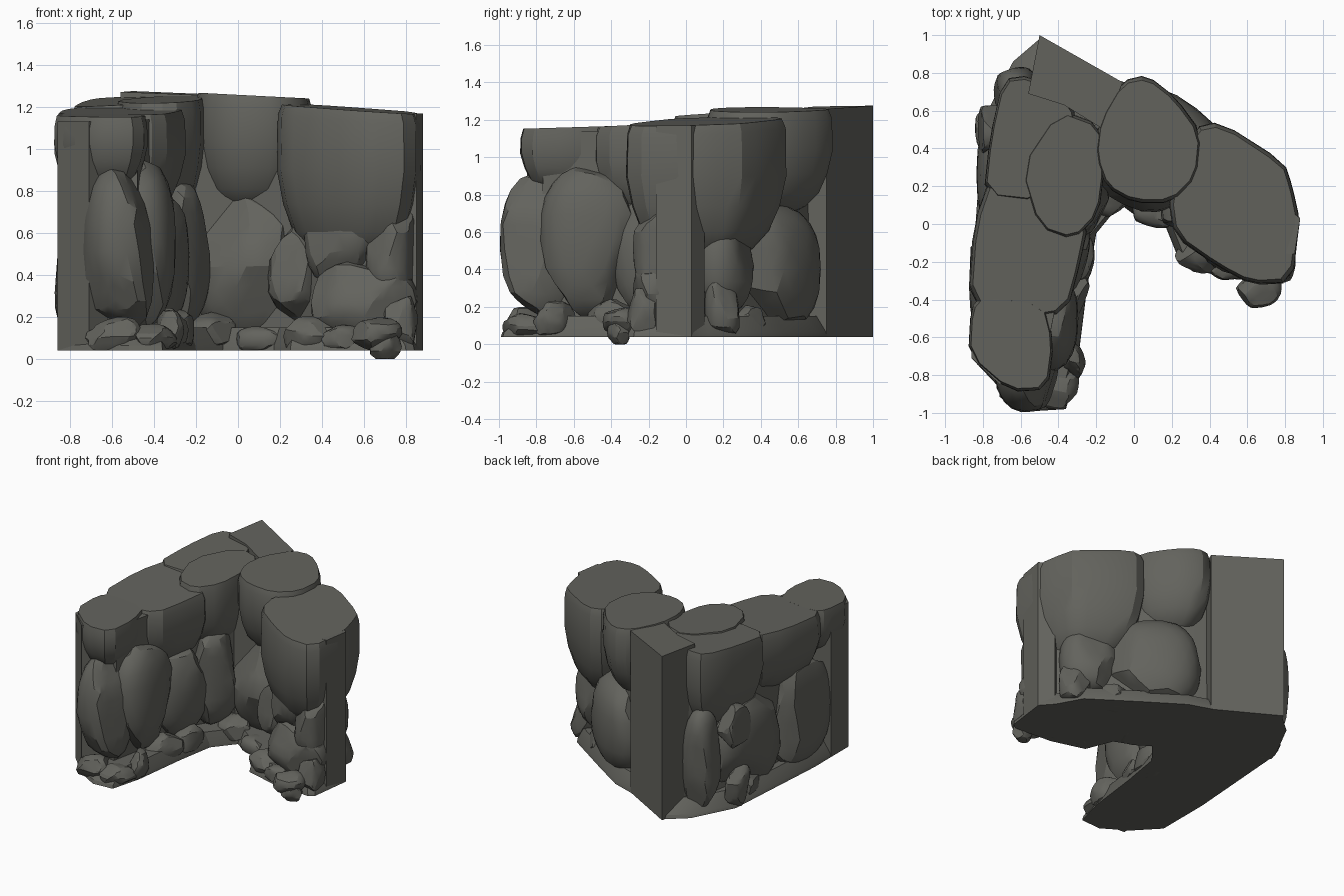
import bpy, bmesh, math, random
from mathutils import Vector, Matrix

if "Cube" in bpy.data.objects:
    bpy.data.objects.remove(bpy.data.objects["Cube"])

GROUND = 0.04
stone = bpy.data.materials.new("dark grey stone")
stone.diffuse_color = (0.125, 0.125, 0.11, 1)
stone.use_nodes = True
stone.node_tree.nodes["Principled BSDF"].inputs["Base Color"].default_value = stone.diffuse_color


def finish(name, bm, angle=28):
    """Turn a bmesh into an object, smooth with sharp creases."""
    bmesh.ops.recalc_face_normals(bm, faces=bm.faces)
    for f in bm.faces:
        f.smooth = True
    for e in bm.edges:
        e.smooth = len(e.link_faces) == 2 and e.calc_face_angle(0) < math.radians(angle)
    me = bpy.data.meshes.new(name)
    bm.to_mesh(me)
    bm.free()
    me.materials.append(stone)
    ob = bpy.data.objects.new(name, me)
    bpy.context.collection.objects.link(ob)
    return ob


def soften(outline, k=0.22):
    """Cut the corners of an outline once."""
    out = []
    for (ax, ay), (bx, by) in zip(outline, outline[1:] + outline[:1]):
        out += [(ax + (bx - ax) * k, ay + (by - ay) * k), (bx + (ax - bx) * k, by + (ay - by) * k)]
    return out


def loft(name, outline, levels, tilt=(0, 0), jitter=0.0, seed=1):
    """Stack scaled copies of an outline; levels = (z, scale). The top two tilt."""
    rnd = random.Random(seed)
    n = len(outline)
    cx = sum(p[0] for p in outline) / n
    cy = sum(p[1] for p in outline) / n
    bm = bmesh.new()
    rings = []
    for i, (z, s) in enumerate(levels):
        ring = []
        for x, y in outline:
            dx, dy = x - cx, y - cy
            dz = (dx * tilt[0] + dy * tilt[1]) if i >= len(levels) - 2 else 0
            k = s + rnd.uniform(-jitter, jitter)
            ring.append(bm.verts.new((cx + dx * k, cy + dy * k, z + dz)))
        rings.append(ring)
    for a, b in zip(rings, rings[1:]):
        for i in range(n):
            j = (i + 1) % n
            bm.faces.new((a[i], a[j], b[j], b[i]))
    bm.faces.new(rings[0][::-1])
    bm.faces.new(rings[-1])
    return finish(name, bm)


def capstone(name, outline, z0, z1, tilt=(0, 0), seed=1):
    """Flat-topped boulder, rounded off underneath."""
    h = z1 - z0
    loft(name, soften(outline), [(z0, 0.4), (z0 + h * .07, 0.62), (z0 + h * .2, 0.82),
                                 (z0 + h * .38, 0.95), (z0 + h * .6, 1.03),
                                 (z1 - 0.05, 1.02), (z1, 0.97)], tilt, 0.006, seed)


def boulder(name, c, r, turn=0, seed=1, cuts=9, floor=GROUND, depth=(.8, .95)):
    """Squarish ellipsoid stone with flats knocked off it."""
    rnd = random.Random(seed)
    bm = bmesh.new()
    bmesh.ops.create_icosphere(bm, subdivisions=3, radius=1.0)
    planes = [(Vector([rnd.gauss(0, 1) for _ in range(3)]).normalized(),
               rnd.uniform(*depth)) for _ in range(cuts)]
    m = (Matrix.Translation(c) @ Matrix.Rotation(math.radians(turn), 4, 'Z')
         @ Matrix.Diagonal((*r, 1)))
    for v in bm.verts:
        v.co = Vector([math.copysign(abs(a) ** 0.82, a) for a in v.co]) * 1.03
        for nrm, d in planes:
            over = v.co.dot(nrm) - d
            if over > 0:
                v.co -= nrm * over
        v.co = m @ v.co
        v.co.z = max(v.co.z, floor)
    finish(name, bm, 22)


# base apron and solid wall core, one outline per arm
left_foot = [(-.86, -.71), (-.7, -.88), (-.52, -.99), (-.36, -.98), (-.3, -.75), (-.25, -.35),
             (-.2, -.05), (-.06, .12), (-.06, .72), (-.5, .98), (-.64, .86), (-.8, .55), (-.86, -.3)]
right_foot = [(-.2, .2), (0, .05), (.17, -.02), (.25, -.22), (.5, -.29), (.8, -.31), (.84, -.28),
              (.88, .03), (.8, .12), (.7, .3), (.36, .53), (.1, .7), (-.2, .8)]
for side, foot in (("left", left_foot), ("right", right_foot)):
    loft(side + "_base", foot, [(GROUND, 1), (.065, .99), (.15, .87)])

loft("left_core", [(-.74, -.75), (-.48, -.8), (-.4, -.4), (-.35, 0), (-.2, .25), (-.15, .7),
                   (-.5, .86), (-.66, .6), (-.74, .1)], [(.06, 1), (.6, .97), (1.14, .95)])
loft("right_core", [(-.25, .25), (0, .25), (.28, .1), (.4, -.1), (.75, -.18), (.78, .05),
                    (.62, .2), (.35, .42), (.08, .6), (-.2, .7)], [(.06, 1), (.6, .97), (1.12, .95)])

# flat sawn panels at the corner and both wall ends
loft("corner_slab", [(-.5, 1.0), (-.06, .75), (-.16, .5), (-.37, .63), (-.56, .69)],
     [(GROUND, 1), (.8, 1), (1.265, 1)], tilt=(-.03, .02))
loft("left_end_panel", [(-.86, -.71), (-.71, -.85), (-.6, -.75), (-.65, -.45), (-.86, -.5)],
     [(GROUND, 1), (.7, 1), (1.13, 1)])
loft("right_end_panel", [(.88, .03), (.79, .1), (.66, .0), (.7, -.15), (.85, -.16)],
     [(GROUND, 1), (.7, 1), (1.17, 1)])

# flat-topped upper boulders
caps = [
    ("left_front_cap", [(-.87, -.7), (-.66, -.88), (-.46, -.87), (-.43, -.62), (-.48, -.42),
                        (-.8, -.38), (-.86, -.45)], .81, 1.16, (0, .03)),
    ("left_middle_cap", [(-.87, -.42), (-.6, -.5), (-.36, -.46), (-.29, -.2), (-.25, 0),
                         (-.45, .2), (-.75, .25), (-.84, 0)], .68, 1.18, (0, .05)),
    ("left_inner_cap", [(-.5, -.02), (-.32, -.08), (-.19, .06), (-.16, .3), (-.18, .52),
                        (-.4, .6), (-.6, .3)], .72, 1.235, (.03, .05)),
    ("left_back_cap", [(-.79, .15), (-.5, .12), (-.3, .4), (-.33, .65), (-.55, .78),
                       (-.69, .76), (-.76, .45)], .62, 1.23, (.05, .06)),
    ("right_inner_cap", [(-.2, .35), (-.14, .2), (.0, .12), (.2, .12), (.33, .25), (.35, .48),
                         (.22, .66), (.07, .78), (-.06, .75), (-.18, .55)], .7, 1.255, (-.05, 0)),
    ("right_outer_cap", [(.19, .15), (.22, -.06), (.45, -.22), (.62, -.31), (.83, -.3), (.87, .02),
                         (.83, .2), (.79, .32), (.46, .53), (.32, .5)], .46, 1.19, (-.06, .02)),
]
for i, (name, outline, z0, z1, tilt) in enumerate(caps):
    capstone(name, outline, z0, z1, tilt, i + 5)

# large lower boulders: centre, radii, turn
lower = [
    ("left_front_boulder", (-.57, -.77, .51), (.17, .22, .4), 10),
    ("left_inner_boulder", (-.48, -.5, .55), (.18, .28, .4), 0),
    ("left_inner_slab", (-.37, -.17, .5), (.12, .22, .34), -15),
    ("left_recess_boulder", (-.28, .1, .5), (.13, .2, .34), -20),
    ("right_recess_boulder", (.03, .29, .44), (.26, .2, .33), -25),
    ("right_wedge_boulder", (.27, .1, .4), (.13, .14, .23), -30),
    ("right_front_boulder", (.6, -.14, .27), (.25, .15, .2), -15),
    ("right_end_boulder", (.73, -.14, .52), (.12, .14, .26), 0),
    ("right_mid_boulder", (.52, -.04, .6), (.2, .15, .27), -20),
    ("back_large_boulder", (.2, .44, .4), (.32, .21, .34), -38),
    ("back_small_boulder", (.57, .2, .42), (.2, .16, .24), -38),
    ("outer_large_boulder", (-.67, .26, .42), (.16, .34, .36), 0),
    ("outer_front_boulder", (-.74, -.28, .45), (.14, .31, .38), 0),
    ("outer_back_boulder", (-.63, .71, .42), (.11, .13, .38), -15),
]
for i, (name, c, r, turn) in enumerate(lower):
    boulder(name, c, r, turn, i + 20)

# rubble along the foot of the wall, gem-like chips
rubble = [
    (-.58, -.87, .1, .15, .11, .1), (-.4, -.86, .1, .12, .12, .08), (-.33, -.7, .13, .07, .12, .1),
    (-.34, -.4, .14, .09, .15, .12), (-.3, -.18, .14, .09, .14, .12), (-.14, .14, .13, .13, .12, .1),
    (.1, .1, .09, .15, .11, .07), (.36, -.17, .11, .14, .09, .1), (.5, -.23, .09, .12, .07, .07),
    (.78, -.23, .17, .08, .1, .15), (-.77, .5, .18, .07, .14, .16), (-.75, .32, .12, .07, .11, .1),
    (.46, .34, .12, .13, .1, .1), (.68, .2, .2, .12, .1, .18),
]
for i, (x, y, z, a, b, c) in enumerate(rubble):
    boulder("rubble_%d" % (i + 1), (x, y, z), (a, b, c), (i % 3 - 1) * 18, i + 50, 16, depth=(.7, .92))
boulder("outer_upper_chip", (-.75, .5, .62), (.09, .14, .16), 0, 77, 14, depth=(.7, .92))
boulder("loose_stone", (.66, -.34, .12), (.12, .1, .08), 10, 91, 14, 0.02, (.75, .95))
boulder("loose_stone_tip", (.7, -.36, .06), (.08, .06, .07), 0, 92, 12, 0.0)
